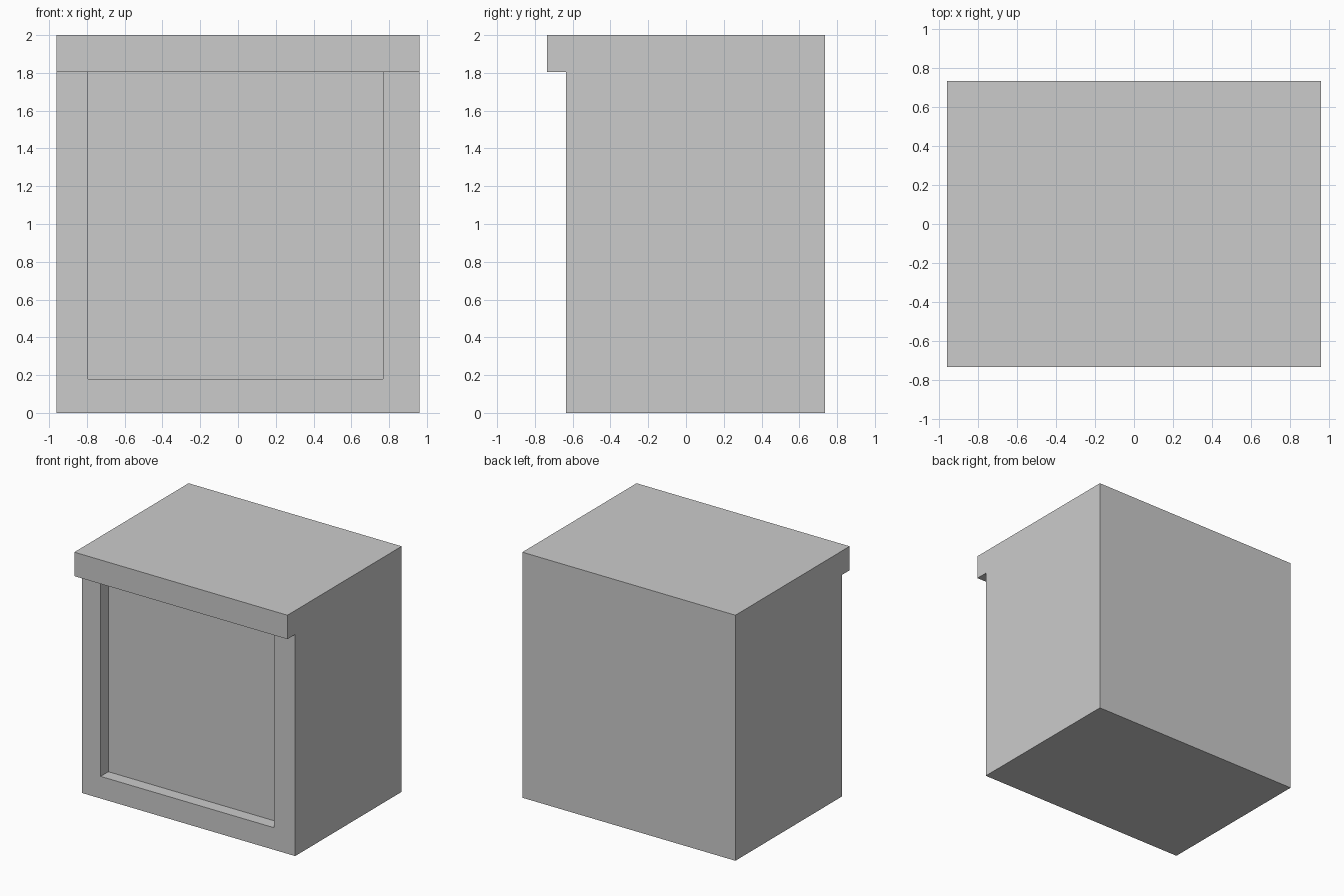
import bpy, bmesh

if "Cube" in bpy.data.objects:
    bpy.data.objects.remove(bpy.data.objects["Cube"])

HALF_W, HALF_D, HEIGHT = 0.96, 0.735, 2.0
FRONT_Y, LIP_Z = -0.635, 1.805


def prism(name, profile, x0, x1):
    """Extrude a (y, z) profile along x into a closed solid."""
    bm = bmesh.new()
    face = bm.faces.new([bm.verts.new((x0, y, z)) for y, z in profile])
    ext = bmesh.ops.extrude_face_region(bm, geom=[face])
    verts = [g for g in ext["geom"] if isinstance(g, bmesh.types.BMVert)]
    bmesh.ops.translate(bm, verts=verts, vec=(x1 - x0, 0, 0))
    bmesh.ops.recalc_face_normals(bm, faces=bm.faces)
    mesh = bpy.data.meshes.new(name)
    bm.to_mesh(mesh)
    bm.free()
    obj = bpy.data.objects.new(name, mesh)
    bpy.context.collection.objects.link(obj)
    return obj


# Cabinet body with the overhanging front lip
body = prism("cabinet_body", [
    (HALF_D, 0), (HALF_D, HEIGHT), (-HALF_D, HEIGHT),
    (-HALF_D, LIP_Z), (FRONT_Y, LIP_Z), (FRONT_Y, 0)], -HALF_W, HALF_W)

# Recessed front panel, reaching up to the underside of the lip
cutter = prism("panel_recess_cutter", [
    (-0.9, 0.18), (-0.9, LIP_Z), (-0.535, LIP_Z), (-0.535, 0.18)], -0.793, 0.768)
cutter.hide_render = True

mod = body.modifiers.new("panel_recess", 'BOOLEAN')
mod.operation = 'DIFFERENCE'
mod.solver = 'EXACT'
mod.object = cutter
bpy.context.view_layer.objects.active = body
bpy.ops.object.modifier_apply(modifier=mod.name)
bpy.data.objects.remove(cutter)
